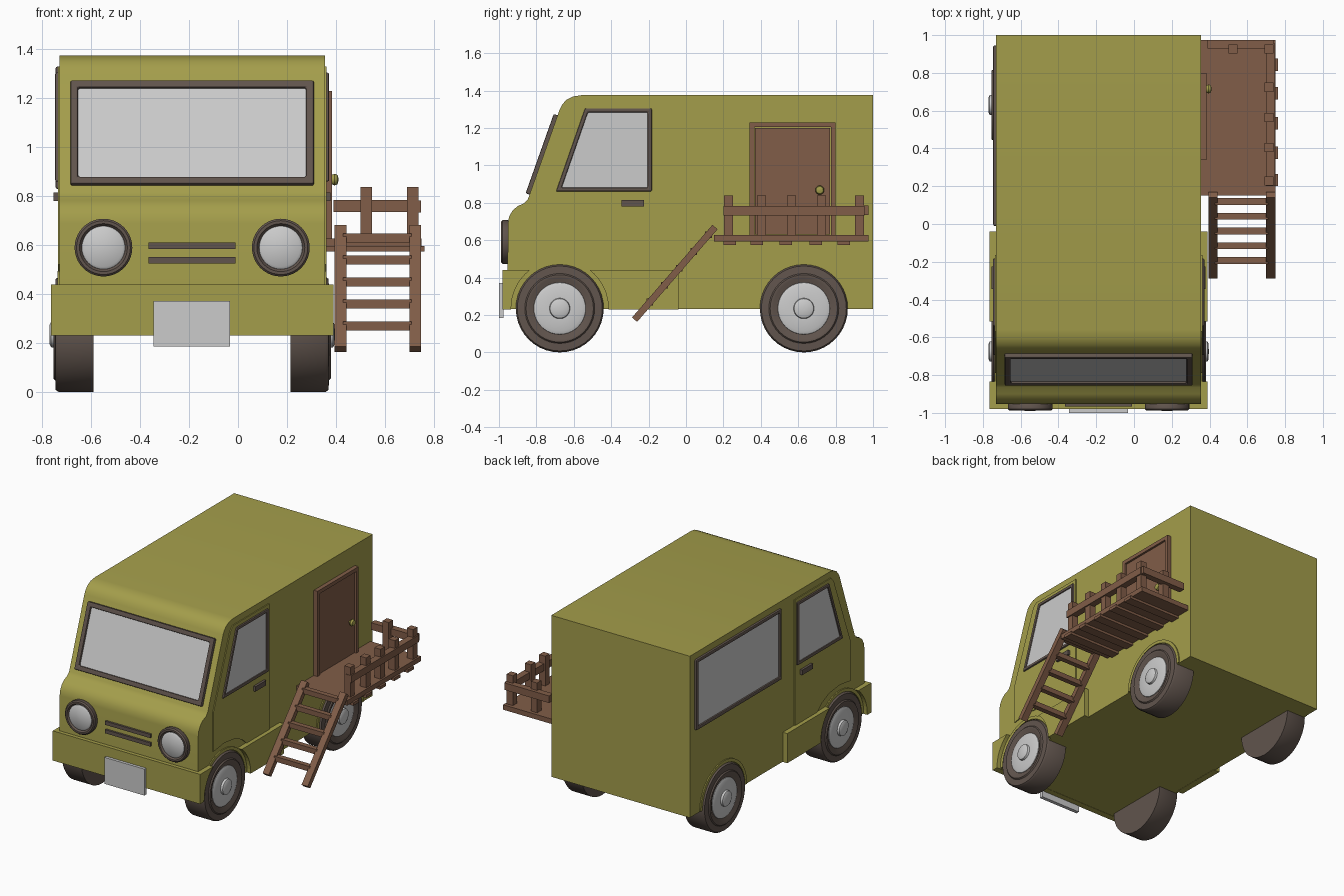
import bpy, bmesh, math
from mathutils import Vector

if "Cube" in bpy.data.objects:
    bpy.data.objects.remove(bpy.data.objects["Cube"])

CX = -0.1875          # middle of the van body in x
HALF = 0.5425         # half width of the body


def material(name, rgb):
    m = bpy.data.materials.new(name)
    m.diffuse_color = (*rgb, 1)
    m.use_nodes = True
    m.node_tree.nodes["Principled BSDF"].inputs["Base Color"].default_value = m.diffuse_color
    return m


OLIVE = material("olive_paint", (0.37, 0.34, 0.07))
DARK = material("dark_rubber", (0.12, 0.09, 0.075))
WOOD = material("brown_wood", (0.22, 0.11, 0.065))


def finish(name, bm, mat, bevel=0, smooth=False):
    bmesh.ops.recalc_face_normals(bm, faces=bm.faces)
    me = bpy.data.meshes.new(name)
    bm.to_mesh(me)
    bm.free()
    ob = bpy.data.objects.new(name, me)
    bpy.context.collection.objects.link(ob)
    if mat:
        me.materials.append(mat)
    if bevel:
        mod = ob.modifiers.new("bevel", 'BEVEL')
        mod.width, mod.segments = bevel, 2
    if smooth:
        bpy.ops.object.select_all(action='DESELECT')
        ob.select_set(True)
        bpy.context.view_layer.objects.active = ob
        bpy.ops.object.shade_smooth_by_angle(angle=math.radians(35))
    return ob


def side(s):
    """Map (y, z, distance from the middle) to the right (1) or left (-1) side."""
    return lambda u, v, d: Vector((CX + s * d, u, v))


def prism(name, pts, place, d0, d1, mat, **kw):
    bm = bmesh.new()
    a, b = [[bm.verts.new(place(u, v, d)) for u, v in pts] for d in (d0, d1)]
    bm.faces.new(a)
    bm.faces.new(b)
    for i in range(len(pts)):
        j = (i + 1) % len(pts)
        bm.faces.new((a[i], a[j], b[j], b[i]))
    return finish(name, bm, mat, **kw)


def inset(pts, w):
    """Shrink a clockwise outline by w."""
    out = []
    P = [Vector(p) for p in pts]
    for i, p in enumerate(P):
        e, f = (p - P[i - 1]).normalized(), (P[(i + 1) % len(P)] - p).normalized()
        n, m = Vector((e.y, -e.x)), Vector((f.y, -f.x))
        out.append(p + (n + m) * (w / (1 + n.dot(m))))
    return out


def frame(name, outer, inner, place, d0, d1, mat, bevel=0):
    bm = bmesh.new()
    rings = [[bm.verts.new(place(u, v, d)) for u, v in pts]
             for pts, d in ((outer, d0), (outer, d1), (inner, d1), (inner, d0))]
    n = len(outer)
    for k in range(4):
        a, b = rings[k], rings[(k + 1) % 4]
        for i in range(n):
            j = (i + 1) % n
            bm.faces.new((a[i], a[j], b[j], b[i]))
    return finish(name, bm, mat, bevel)


def window(name, outline, width, place, d0, d_glass, d1):
    inner = inset(outline, width)
    frame(name + "_frame", outline, inner, place, d0, d1, DARK, 0.007)
    prism(name + "_glass", inset(outline, width * 0.8), place, d0, d_glass, None)


def rect(u0, u1, v0, v1):
    return [(u0, v0), (u0, v1), (u1, v1), (u1, v0)]


def box(name, x, y, z, mat, **kw):
    return prism(name, rect(*y, *z), lambda u, v, d: Vector((d, u, v)), *x, mat, **kw)


def lathe(name, prof, origin, axis, mat, seg=40):
    bm = bmesh.new()
    q = Vector(axis).to_track_quat('Z', 'Y')
    rings = []
    for r, t in prof:
        rings.append([bm.verts.new(Vector(origin) + q @ Vector(
            (r * math.cos(math.tau * i / seg), r * math.sin(math.tau * i / seg), t)))
            for i in range(seg)])
    for a, b in zip(rings, rings[1:]):
        for i in range(seg):
            j = (i + 1) % seg
            bm.faces.new((a[i], a[j], b[j], b[i]))
    bm.faces.new(rings[0])
    bm.faces.new(rings[-1])
    return finish(name, bm, mat, smooth=True)


# Body shell
prism("van_body", [(1, 0.232), (1, 1.375), (-0.56, 1.375), (-0.605, 1.368), (-0.64, 1.35),
                   (-0.662, 1.325), (-0.675, 1.30), (-0.845, 0.82), (-0.865, 0.797),
                   (-0.90, 0.782), (-0.928, 0.758), (-0.946, 0.725), (-0.952, 0.69),
                   (-0.955, 0.232)], side(1), -HALF, HALF, OLIVE, smooth=True)

# Front bumper and side skirts, cut round the front wheels
WF, WR, WZ, ARCH = -0.675, 0.63, 0.235, 0.26
arc = [math.radians(52 - 53 * i / 8) for i in range(9)]
prism("front_bumper", [(-0.98, 0.23), (-0.98, 0.44)] +
      [(WF - ARCH * math.cos(a), WZ + ARCH * math.sin(a)) for a in arc],
      side(1), -0.5775, 0.5775, OLIVE)

# Windscreen on the sloping front
slope = Vector((0, 0.17, 0.48)).normalized()
out = Vector((0, -slope.z, slope.y))
window("windscreen", rect(-0.685, 0.31, 0.025, 0.475), 0.032,
       lambda u, v, d: Vector((u, -0.845, 0.82)) + slope * v + out * d, -0.01, 0.008, 0.022)

tyre = [(0.2, 0), (0.235, 0), (0.235, 0.143), (0.227, 0.155), (0.187, 0.157),
        (0.18, 0.165), (0.165, 0.165), (0.14, 0.15)]
hub = [(0.142, 0.14), (0.138, 0.153), (0.12, 0.16), (0.055, 0.16), (0.052, 0.174),
       (0.04, 0.18), (0.005, 0.181)]
half = [math.pi * i / 24 for i in range(25)]

for s, tag in ((1, "right"), (-1, "left")):
    P = side(s)
    prism(f"{tag}_skirt", [(-0.04, 0.23), (-0.04, 0.44)] +
          [(WF + ARCH * math.cos(a), WZ + ARCH * math.sin(a)) for a in arc],
          P, 0.53, 0.5775, OLIVE)
    # Cab door with window and handle
    prism(f"{tag}_cab_door", [(-0.79, 0.52), (-0.79, 0.80), (-0.60, 1.30), (-0.57, 1.33),
                              (-0.165, 1.33), (-0.165, 0.44), (-0.42, 0.44), (-0.47, 0.485),
                              (-0.55, 0.522), (-0.67, 0.537)], P, 0.53, 0.549, OLIVE)
    window(f"{tag}_cab_window", [(-0.695, 0.86), (-0.54, 1.305), (-0.183, 1.305), (-0.183, 0.86)],
           0.022, P, 0.53, 0.552, 0.56)
    prism(f"{tag}_door_handle", rect(-0.345, -0.225, 0.78, 0.815), P, 0.53, 0.566, DARK)
    # Wheels and arch trims
    for y, end in ((WF, "front"), (WR, "rear")):
        o = P(y, WZ, 0.4025)
        lathe(f"{end}_{tag}_tyre", tyre, o, (s, 0, 0), DARK)
        lathe(f"{end}_{tag}_hub", hub, o, (s, 0, 0), None)
        trim = [(y - r * math.cos(a), WZ + r * math.sin(a))
                for r, seq in ((ARCH, half), (0.238, half[::-1])) for a in seq]
        prism(f"{end}_{tag}_arch", trim, P, 0.53, 0.55, OLIVE)

# Long window on the left side
window("long_left_window", rect(-0.01, 0.945, 0.83, 1.33), 0.025, side(-1), 0.53, 0.547, 0.558)

# Headlights, grille and blank plate
for x, tag in ((CX + 0.3625, "right"), (CX - 0.3625, "left")):
    lathe(f"{tag}_headlight_ring", [(0.112, 0), (0.118, 0.01), (0.118, 0.035), (0.11, 0.043),
                                    (0.098, 0.043), (0.088, 0.03)], (x, -0.945, 0.59), (0, -1, 0), DARK)
    lathe(f"{tag}_headlight_lens", [(0.09, 0.02), (0.088, 0.034), (0.078, 0.041), (0.005, 0.045)],
          (x, -0.945, 0.59), (0, -1, 0), None)
for z in (0.525, 0.585):
    box("grille_bar", (-0.365, -0.01), (-0.967, -0.94), (z, z + 0.026), DARK)
box("front_plate", (-0.345, -0.033), (-1.0, -0.975), (0.185, 0.372), None)

# Wooden house door
opening = rect(0.34, 0.80, 0.60, 1.23)
frame("house_door_frame", opening, inset(opening, 0.026), side(1), 0.53, 0.572, WOOD)
prism("house_door", inset(opening, 0.03), side(1), 0.53, 0.562, WOOD)
lathe("door_knob", [(0.01, 0), (0.01, 0.015), (0.02, 0.02), (0.024, 0.03), (0.019, 0.042), (0.004, 0.046)],
      (0.365, 0.715, 0.868), (1, 0, 0), OLIVE, 20)

# Porch deck with under-planks
box("porch_deck", (0.35, 0.75), (0.15, 0.975), (0.592, 0.627), WOOD)
for y in (0.2, 0.345, 0.50, 0.66, 0.81):
    box("porch_plank", (0.35, 0.763), (y, y + 0.066), (0.575, 0.596), WOOD)

# Porch railings
for y in (0.203, 0.38, 0.54, 0.70, 0.903):
    box("side_railing_post", (0.69, 0.738), (y, y + 0.048), (0.62, 0.838), WOOD)
box("back_railing_post", (0.50, 0.548), (0.903, 0.951), (0.62, 0.838), WOOD)
box("side_railing_bar", (0.70, 0.747), (0.20, 0.955), (0.733, 0.783), WOOD)
box("back_railing_bar", (0.39, 0.738), (0.93, 0.975), (0.735, 0.785), WOOD)

# Ladder
top, low = Vector((0.155, 0.67)), Vector((-0.275, 0.175))
run = top - low
n = Vector((-run.y, run.x)).normalized() * 0.018
for x in (0.395, 0.70):
    prism("ladder_rail", [top + n, top - n, low - n, low + n],
          lambda u, v, d: Vector((d, u, v)), x, x + 0.048, WOOD)
for i in range(5):
    c = low + run * (0.19 + 0.182 * i)
    box("ladder_rung", (0.43, 0.71), (c.x - 0.018, c.x + 0.018), (c.y - 0.018, c.y + 0.018), WOOD)
